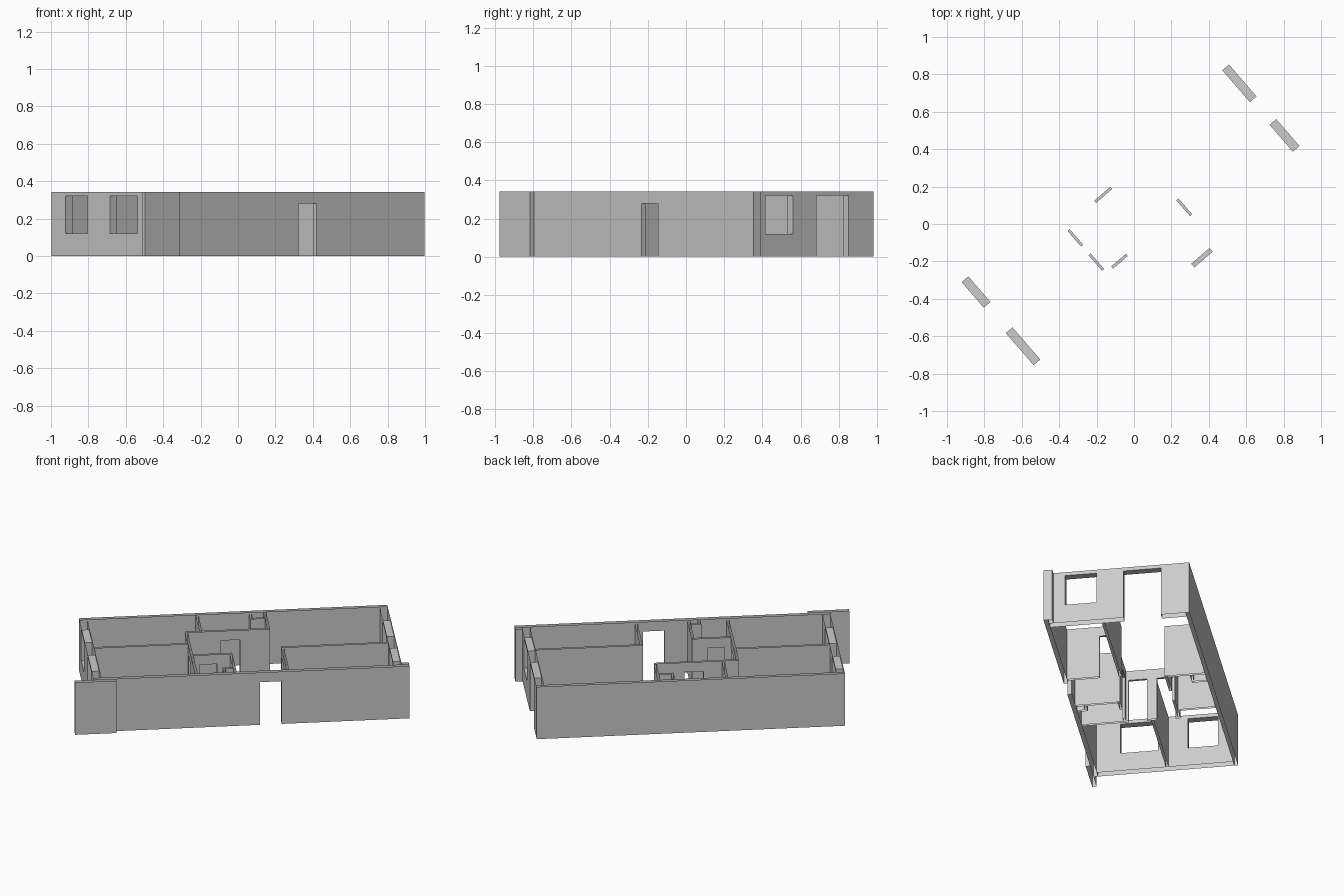
import bpy, bmesh, math
from mathutils import Matrix

if "Cube" in bpy.data.objects:
    bpy.data.objects.remove(bpy.data.objects["Cube"])

HEIGHT, DOOR_TOP, HIGH_TOP, SILL = 0.343, 0.28, 0.32, 0.12
TURN = Matrix.Rotation(math.radians(40.9), 4, 'Z')

plaster = bpy.data.materials.new("wall_grey")
plaster.use_nodes = True
GREY = (0.6, 0.6, 0.6, 1)
plaster.diffuse_color = GREY
plaster.node_tree.nodes["Principled BSDF"].inputs["Base Color"].default_value = GREY


def wall(name, axis, start, end, near, far, openings=()):
    """Open-topped wall shell along 'p' (length) or 'q' (width); openings are (from, to, bottom, top)."""
    bm = bmesh.new()

    def quad(*corners):
        pts = [(a, b, z) if axis == 'p' else (b, a, z) for a, b, z in corners]
        bm.faces.new([bm.verts.new(c) for c in pts])

    def panel(a0, a1, z0, z1):
        for b in (near, far):
            quad((a0, b, z0), (a1, b, z0), (a1, b, z1), (a0, b, z1))

    def jamb(a, z0, z1):
        quad((a, near, z0), (a, far, z0), (a, far, z1), (a, near, z1))

    def ledge(a0, a1, z):
        quad((a0, near, z), (a1, near, z), (a1, far, z), (a0, far, z))

    cursor = start
    jamb(start, 0, HEIGHT)
    jamb(end, 0, HEIGHT)
    for a0, a1, z0, z1 in sorted(openings):
        panel(cursor, a0, 0, HEIGHT)
        panel(a0, a1, z1, HEIGHT)
        ledge(a0, a1, z1)
        if z0 > 0:
            panel(a0, a1, 0, z0)
            ledge(a0, a1, z0)
        jamb(a0, z0, z1)
        jamb(a1, z0, z1)
        cursor = a1
    panel(cursor, end, 0, HEIGHT)

    bmesh.ops.remove_doubles(bm, verts=bm.verts, dist=1e-5)
    bmesh.ops.recalc_face_normals(bm, faces=bm.faces)
    bm.transform(TURN)
    mesh = bpy.data.meshes.new(name)
    bm.to_mesh(mesh)
    bm.free()
    mesh.materials.append(plaster)
    bpy.context.collection.objects.link(bpy.data.objects.new(name, mesh))


def door(a0, a1, top=DOOR_TOP):
    return (a0, a1, 0, top)


def window(a0, a1):
    return (a0, a1, SILL, HIGH_TOP)


# Outer walls
wall("front_wall", 'p', -0.90, 0.985, -0.387, -0.361, [door(0.092, 0.221)])
wall("front_wall_corner_post", 'p', 0.942, 0.985, -0.361, -0.335)
wall("front_wall_end_plate", 'p', -1.016, -0.77, -0.414, -0.388)
wall("back_wall", 'p', -0.90, 0.942, 0.46, 0.483)
wall("left_end_wall", 'q', -0.361, 0.46, 0.895, 0.942,
     [window(-0.264, -0.074), door(0.087, 0.312, HIGH_TOP)])
wall("right_end_wall", 'q', -0.361, 0.46, -0.90, -0.853,
     [window(-0.219, 0.008), window(0.188, 0.368)])

# Bedroom partitions
wall("bedroom_corridor_wall", 'q', -0.361, 0.233, -0.293, -0.278,
     [door(-0.077, 0.033), door(0.094, 0.204)])
wall("bedroom_divider", 'p', -0.853, -0.293, 0.056, 0.071)
wall("side_room_divider", 'p', 0.254, 0.895, -0.05, -0.035)
wall("side_room_door_wall", 'q', -0.361, -0.05, 0.254, 0.269, [door(-0.164, -0.052)])

# Service rooms against the back wall
wall("back_room_door_wall", 'p', -0.278, 0.215, 0.218, 0.233, [door(-0.08, 0.034)])
wall("back_room_side_wall", 'q', 0.233, 0.46, 0.20, 0.215)
wall("back_room_divider", 'q', 0.233, 0.46, -0.205, -0.19)
wall("back_shaft_side", 'q', 0.368, 0.46, 0.112, 0.127)
wall("back_shaft_front", 'p', 0.127, 0.20, 0.368, 0.383)

# Service room against the front wall
wall("front_room_door_wall", 'p', -0.278, -0.045, -0.107, -0.092, [door(-0.241, -0.137)])
wall("front_room_side_wall", 'q', -0.361, -0.107, -0.06, -0.045)
wall("front_shaft_side", 'q', -0.361, -0.297, -0.122, -0.107)
wall("front_shaft_back", 'p', -0.107, -0.06, -0.312, -0.297)
